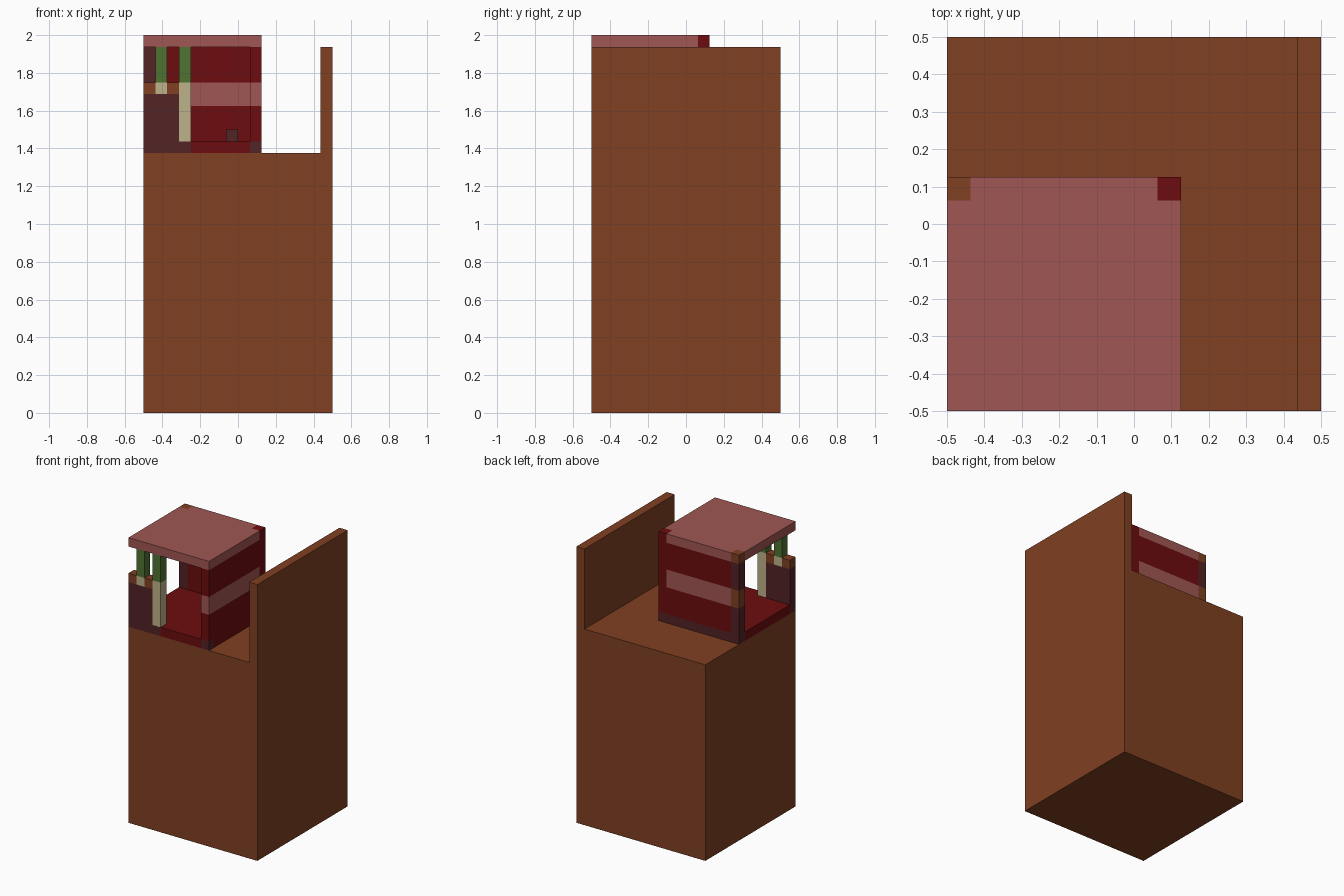
import bpy, bmesh
from mathutils import Vector

cube = bpy.data.objects.get("Cube")
if cube:
    bpy.data.objects.remove(cube, do_unlink=True)

U = 1 / 16  # grid unit


def linear(c):
    c /= 255
    return c / 12.92 if c <= 0.04045 else ((c + 0.055) / 1.055) ** 2.4


def material(name, *rgb):
    m = bpy.data.materials.new(name)
    col = [linear(c) for c in rgb] + [1]
    m.diffuse_color = col
    m.use_nodes = True
    for n in m.node_tree.nodes:
        if n.type == 'BSDF_PRINCIPLED':
            n.inputs["Base Color"].default_value = col
    return m


BROWN = material("brown", 128, 64, 34)
RED = material("deep red", 109, 12, 14)
PINK = material("dusty pink", 160, 87, 83)
DARK = material("dark maroon", 83, 35, 37)
CREAM = material("cream", 190, 178, 138)
GREEN = material("leaf green", 80, 115, 49)


def prism(name, outline, offset, bands):
    """Extrude an outline by offset; bands are (upper z, material), lowest first."""
    bm = bmesh.new()
    face = bm.faces.new([bm.verts.new(Vector(p) * U) for p in outline])
    ext = bmesh.ops.extrude_face_region(bm, geom=[face], use_keep_orig=True)
    moved = [v for v in ext["geom"] if isinstance(v, bmesh.types.BMVert)]
    bmesh.ops.translate(bm, verts=moved, vec=Vector(offset) * U)
    for top, _ in bands[:-1]:
        bmesh.ops.bisect_plane(bm, geom=bm.verts[:] + bm.edges[:] + bm.faces[:],
                               plane_co=(0, 0, top * U), plane_no=(0, 0, 1))
    bmesh.ops.recalc_face_normals(bm, faces=bm.faces[:])
    for f in bm.faces:
        z = f.calc_center_median().z / U
        f.material_index = next((i for i, (top, _) in enumerate(bands) if z <= top + 0.01),
                                len(bands) - 1)
    mesh = bpy.data.meshes.new(name)
    bm.to_mesh(mesh)
    bm.free()
    for _, m in bands:
        mesh.materials.append(m)
    obj = bpy.data.objects.new(name, mesh)
    bpy.context.collection.objects.link(obj)
    return obj


def box(name, x, y, z0, *bands):
    """Upright box on the grid with stacked colour bands."""
    outline = [(x[0], y[0], z0), (x[1], y[0], z0), (x[1], y[1], z0), (x[0], y[1], z0)]
    return prism(name, outline, (0, 0, bands[-1][0] - z0), bands)


# Tall base with a raised side panel
prism("base", [(-8, -8, 0), (8, -8, 0), (8, -8, 31), (7, -8, 31), (7, -8, 22), (-8, -8, 22)],
      (0, 16, 0), [(31, BROWN)])

# Cabin floor and front sill
box("floor", (-8, 1), (-7, 1), 22, (23, RED))
box("front_sill", (-4, 1), (-8, -7), 22, (23, RED))
box("pillar_sill", (-5, -4), (-8, -7), 22, (23, DARK))

# Striped walls and corner posts
stripes = [(26, RED), (28, PINK), (31, RED)]
box("back_wall", (-7, 1), (1, 2), 22, (23, DARK), *stripes)
box("side_wall", (1, 2), (-7, 1), 22, *stripes)
box("front_post", (1, 2), (-8, -7), 22, (23, DARK), *stripes)
box("back_post_left", (1, 2), (1, 2), 22, (23, DARK), (32, RED))
box("back_post_right", (-8, -7), (1, 2), 22, (26, DARK), (28, BROWN), (31, DARK), (32, BROWN))

# Low front wall with capping either side of the short pillar
box("low_front_wall", (-8, -5), (-8, -7), 22, (27, DARK))
for name, x in (("outer", -8), ("inner", -6)):
    box("wall_cap_" + name, (x, x + 1), (-8, -7), 27, (28, BROWN))

# Two-tone pillars
for name, x, foot in (("short", -7, 27), ("long", -5, 23)):
    box(name + "_pillar", (x, x + 1), (-8, -7), foot, (28, CREAM), (31, GREEN))

# Small block against the back wall
box("small_block", (-1, 0), (0, 1), 23, (24, DARK))

# Roof, notched around the back posts
prism("roof", [(-8, -8, 31), (2, -8, 31), (2, 1, 31), (1, 1, 31),
               (1, 2, 31), (-7, 2, 31), (-7, 1, 31), (-8, 1, 31)],
      (0, 0, 1), [(32, PINK)])
